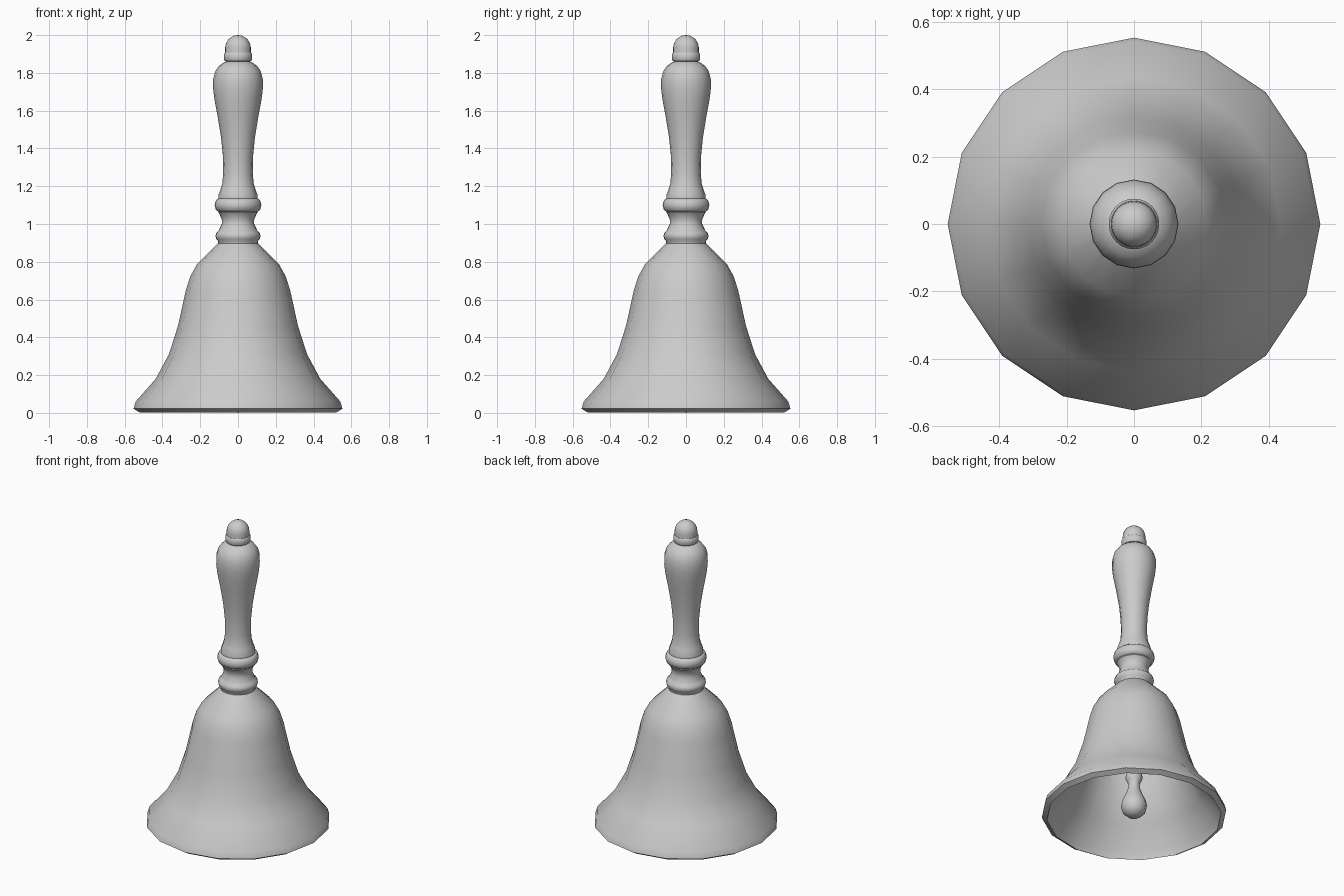
import bpy, bmesh
from math import cos, sin, pi, radians


def lathe(name, profile, sides=16, angle=40):
    """Revolve (radius, height) points around z; radius 0 becomes a pole."""
    bm = bmesh.new()
    rings = []
    for r, z in profile:
        n = 1 if r == 0 else sides
        rings.append([bm.verts.new((r * cos(2 * pi * i / sides), r * sin(2 * pi * i / sides), z))
                      for i in range(n)])
    for a, b in zip(rings, rings[1:]):
        for i in range(sides):
            j = (i + 1) % sides
            quad = [a[i % len(a)], a[j % len(a)], b[j % len(b)], b[i % len(b)]]
            bm.faces.new(list(dict.fromkeys(quad)))
    bmesh.ops.recalc_face_normals(bm, faces=bm.faces)
    mesh = bpy.data.meshes.new(name)
    bm.to_mesh(mesh)
    bm.free()
    mesh.shade_smooth()
    mesh.set_sharp_from_angle(angle=radians(angle))
    obj = bpy.data.objects.new(name, mesh)
    bpy.context.collection.objects.link(obj)
    return obj


# Bell shell: outer wall down to the lip, then back up the inside
lathe("bell", [
    (0, 0.905), (0.106, 0.897), (0.217, 0.787), (0.253, 0.722), (0.276, 0.65),
    (0.318, 0.46), (0.366, 0.31), (0.436, 0.18), (0.542, 0.06), (0.553, 0.022),
    (0.522, 0.003), (0.505, 0.05), (0.405, 0.18), (0.335, 0.31), (0.288, 0.46),
    (0.246, 0.65), (0.224, 0.71), (0.192, 0.765), (0.10, 0.86), (0, 0.865)])

# Lower collar and waisted neck
lathe("collar", [
    (0, 0.885), (0.104, 0.89), (0.106, 0.91), (0.115, 0.92), (0.119, 0.937),
    (0.115, 0.953), (0.103, 0.963), (0.098, 0.975), (0.086, 1.0), (0.086, 1.025),
    (0.097, 1.05), (0.104, 1.06), (0.102, 1.068), (0, 1.068)], 24)

# Upper ring
lathe("handle_ring", [
    (0, 1.06), (0.102, 1.064), (0.117, 1.075), (0.124, 1.1), (0.117, 1.125),
    (0.104, 1.135), (0, 1.137)], 24)

# Turned grip
lathe("grip", [
    (0, 1.13), (0.104, 1.135), (0.103, 1.155), (0.092, 1.185), (0.083, 1.215),
    (0.078, 1.27), (0.08, 1.36), (0.09, 1.46), (0.108, 1.57), (0.125, 1.66),
    (0.132, 1.72), (0.131, 1.77), (0.12, 1.81), (0.1, 1.838), (0.075, 1.855),
    (0.062, 1.86), (0, 1.862)])

# End cap with a domed finial
lathe("cap", [
    (0, 1.855), (0.069, 1.862), (0.075, 1.87), (0.075, 1.9), (0.069, 1.908),
    (0, 1.91)], 24)
lathe("finial", [(0, 1.9), (0.068, 1.905), (0.068, 1.932)] +
      [(0.068 * cos(a * pi / 12), 1.932 + 0.068 * sin(a * pi / 12)) for a in range(1, 6)] +
      [(0, 2.0)], 24)

# Clapper hanging inside the bell
lathe("clapper", [
    (0, 0.0), (0.04, 0.009), (0.068, 0.035), (0.078, 0.075), (0.07, 0.112),
    (0.05, 0.155), (0.036, 0.195), (0.033, 0.225), (0.045, 0.25), (0.052, 0.27),
    (0.045, 0.295), (0.028, 0.315), (0.024, 0.36), (0.024, 0.87), (0, 0.87)])
